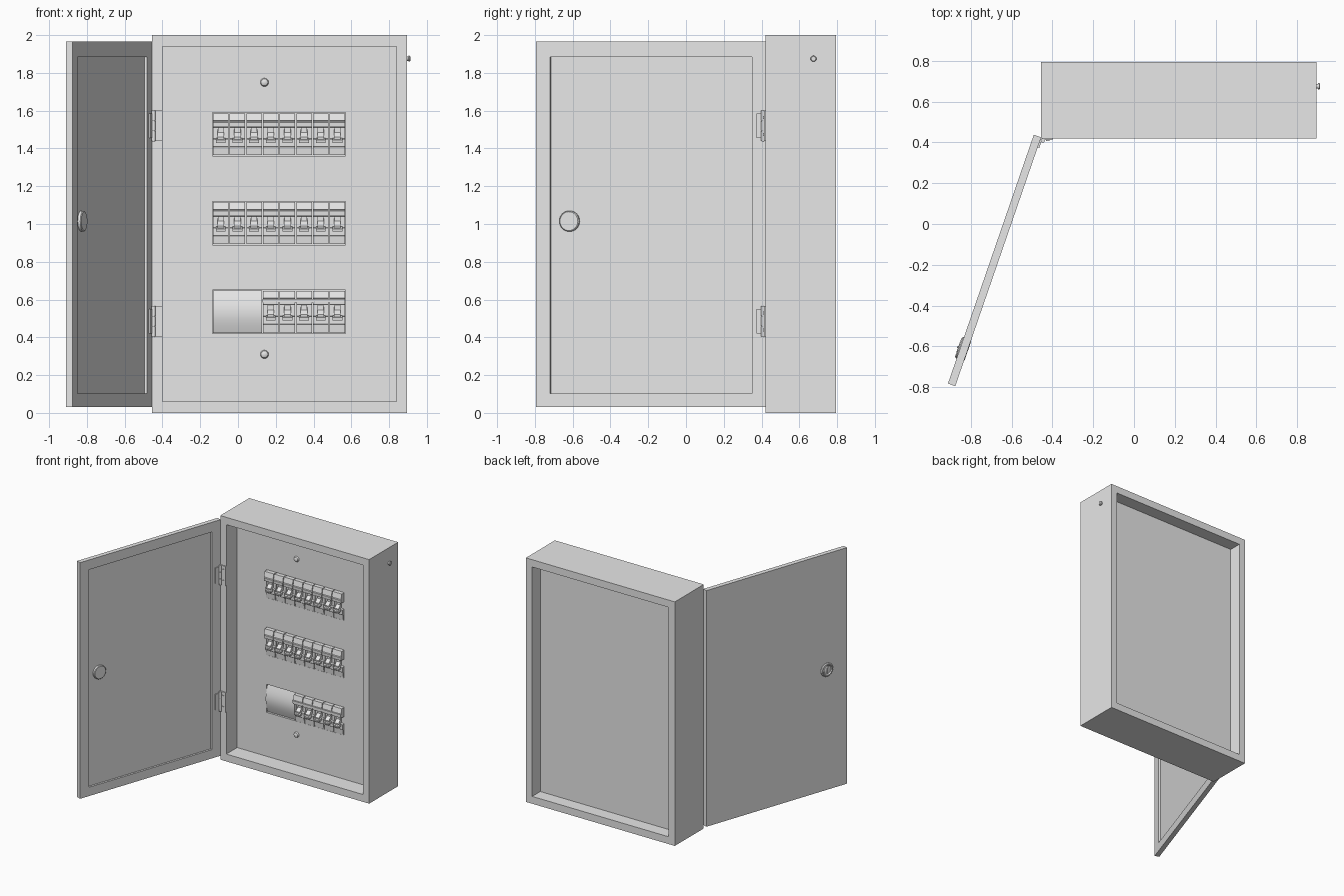
import bpy, bmesh, math
from mathutils import Matrix, Vector

if "Cube" in bpy.data.objects:
    bpy.data.objects.remove(bpy.data.objects["Cube"])

GREY = bpy.data.materials.new("light_grey")
GREY.diffuse_color = (0.8, 0.8, 0.8, 1)
GREY.use_nodes = True
GREY.node_tree.nodes["Principled BSDF"].inputs["Base Color"].default_value = GREY.diffuse_color
I = Matrix.Identity(4)


def finish(name, bm, mat=I):
    bmesh.ops.recalc_face_normals(bm, faces=bm.faces)
    bm.transform(mat)
    me = bpy.data.meshes.new(name)
    bm.to_mesh(me)
    bm.free()
    me.materials.append(GREY)
    for p in me.polygons:
        p.use_smooth = True
    me.set_sharp_from_angle(angle=math.radians(30))
    ob = bpy.data.objects.new(name, me)
    bpy.context.collection.objects.link(ob)
    return ob


def plate(name, xs, zs, holes, y, thick, mat=I):
    """Upright plate on a grid of x and z lines, leaving out the hole cells."""
    bm = bmesh.new()
    g = [[bm.verts.new((x, y, z)) for z in zs] for x in xs]
    for i in range(len(xs) - 1):
        for j in range(len(zs) - 1):
            if (i, j) not in holes:
                bm.faces.new((g[i][j], g[i + 1][j], g[i + 1][j + 1], g[i][j + 1]))
    for v in [v for v in bm.verts if not v.link_faces]:
        bm.verts.remove(v)
    r = bmesh.ops.extrude_face_region(bm, geom=bm.faces[:], use_keep_orig=True)
    vs = [e for e in r["geom"] if isinstance(e, bmesh.types.BMVert)]
    bmesh.ops.translate(bm, verts=vs, vec=(0, thick, 0))
    return finish(name, bm, mat)


def add_box(bm, x0, x1, y0, y1, z0, z1):
    m = Matrix.Translation(((x0 + x1) / 2, (y0 + y1) / 2, (z0 + z1) / 2))
    bmesh.ops.create_cube(bm, size=1, matrix=m @ Matrix.Diagonal((x1 - x0, y1 - y0, z1 - z0, 1)))


def add_prism(bm, pts, x0, x1):
    """Profile of (y, z) points extruded along x."""
    a = [bm.verts.new((x0, y, z)) for y, z in pts]
    b = [bm.verts.new((x1, y, z)) for y, z in pts]
    bm.faces.new(a)
    bm.faces.new(b[::-1])
    for i in range(len(pts)):
        j = (i + 1) % len(pts)
        bm.faces.new((a[i], a[j], b[j], b[i]))


def lathe(name, profile, centre, axis, mat=I, steps=32):
    """Round part: (radius, height) profile turned about an axis."""
    bm = bmesh.new()
    rings = []
    for r, h in profile:
        rings.append([bm.verts.new((r * math.cos(t), r * math.sin(t), h))
                      for t in (2 * math.pi * k / steps for k in range(steps))])
    for a, b in zip(rings, rings[1:]):
        for k in range(steps):
            n = (k + 1) % steps
            bm.faces.new((a[k], a[n], b[n], b[k]))
    bm.faces.new(rings[0][::-1])
    bm.faces.new(rings[-1])
    rot = Vector(axis).to_track_quat('Z', 'Y').to_matrix().to_4x4()
    return finish(name, bm, mat @ Matrix.Translation(centre) @ rot)


# Cabinet: four walls, recessed front panel with breaker windows, back board
L, R, F, B = -0.455, 0.895, 0.42, 0.795
IL, IR, IB, IT = -0.40, 0.838, 0.06, 1.94
PY = 0.56
plate("cabinet_walls", [L, IL, IR, R], [0, IB, IT, 2], {(1, 1)}, F, B - F)
ROWS = [0.42, 0.89, 1.36]
RH, RX0, RX1 = 0.23, -0.135, 0.57
zs = [IB] + [z for r in ROWS for z in (r, r + RH)] + [IT]
plate("front_panel", [IL, RX0, RX1, IR], zs, {(1, 1), (1, 3), (1, 5)}, PY, 0.02)
plate("back_board", [IL, IR], [IB, IT], set(), 0.67, 0.02)

# Circuit breakers
W = (RX1 - RX0) / 8


def breaker(name, x, z):
    bm = bmesh.new()
    x0, x1, xc = x + 0.003, x + W - 0.003, x + W / 2
    prof = [(-0.05, 0.004), (0.006, 0.004), (0.010, 0.045), (0.014, 0.05), (0.014, 0.09),
            (-0.006, 0.092), (-0.006, 0.15), (0.036, 0.153), (0.038, 0.178),
            (0.030, 0.181), (0.030, 0.185), (0.036, 0.187), (0.026, 0.226), (-0.05, 0.226)]
    add_prism(bm, [(PY - p, z + h) for p, h in prof], x0, x1)
    # toggle: stem and paddle
    stem = [(-0.006, 0.10), (0.034, 0.085), (0.036, 0.10), (-0.006, 0.14)]
    add_prism(bm, [(PY - p, z + h) for p, h in stem], xc - 0.018, xc + 0.018)
    pad = [(0.012, 0.076), (0.042, 0.070), (0.044, 0.084), (0.016, 0.096)]
    add_prism(bm, [(PY - p, z + h) for p, h in pad], xc - 0.026, xc + 0.026)
    # raised label plate above the toggle
    add_box(bm, xc - 0.016, xc + 0.016, PY - 0.010, PY, z + 0.115, z + 0.15)
    finish(name, bm)


for r, z in enumerate(ROWS):
    for i in range(3 if r == 0 else 0, 8):
        breaker(f"breaker_{r + 1}_{i + 1}", RX0 + i * W, z)

# Bulged blank cover and link bar in the bottom row
bm = bmesh.new()
arc = [(PY + 0.012 - 0.025 * math.sin(math.pi * k / 12), ROWS[0] + 0.003 + 0.224 * k / 12)
       for k in range(13)]
add_prism(bm, [(PY + 0.03, ROWS[0] + 0.003)] + arc + [(PY + 0.03, ROWS[0] + 0.227)],
          RX0 + 0.003, RX0 + 3 * W - 0.002)
finish("blank_cover", bm)
bm = bmesh.new()
add_box(bm, RX0 + 3 * W, RX1 - 0.003, PY - 0.042, PY - 0.03, 0.585, 0.603)
finish("link_bar", bm)

# Panel screws and side button
dome = [(0.022, -0.005), (0.022, 0.006), (0.018, 0.013), (0.010, 0.017), (0.003, 0.018)]
for n, z in (("lower", 0.31), ("upper", 1.75)):
    lathe(n + "_panel_screw", dome, (0.14, PY, z), (0, -1, 0))
lathe("side_button", [(0.011, -0.01), (0.011, 0.006), (0.016, 0.007), (0.016, 0.014), (0.012, 0.017)],
      (R, 0.675, 1.875), (1, 0, 0), steps=20)

# Open door: local x runs from hinge to free edge, local +y is the inner face
D = Matrix.Translation((-0.455, 0.425, 0)) @ Matrix.Rotation(math.atan2(-1.22, -0.421), 4, 'Z')
DW = 1.29
plate("door_rim", [0, 0.08, 1.21, DW], [0.03, 0.102, 1.885, 1.965], {(1, 1)}, -0.016, 0.016, D)
plate("door_skin", [0, DW], [0.03, 1.965], set(), -0.038, 0.022, D)

# Round lock through the door
lathe("lock_inner_disc", [(0.055, 0), (0.055, 0.016), (0.050, 0.020)],
      (1.105, -0.018, 1.015), (0, 1, 0), D)
lathe("lock_outer_ring", [(0.055, -0.002), (0.055, 0.004), (0.048, 0.010), (0.042, 0.010),
                          (0.036, 0.003), (0.030, 0.003), (0.030, 0.009), (0.026, 0.011)],
      (1.105, -0.038, 1.015), (0, -1, 0), D)
bm = bmesh.new()
add_box(bm, 1.100, 1.110, -0.053, -0.045, 0.995, 1.035)
finish("lock_key_bar", bm, D)

# Hinges: frame leaf, door leaf, knuckles and pin
for n, z in (("lower", 0.405), ("upper", 1.44)):
    bm = bmesh.new()
    add_box(bm, L + 0.004, IL, F - 0.008, F, z, z + 0.16)
    for dz in (0.035, 0.125):
        add_box(bm, L + 0.025, L + 0.041, F - 0.013, F - 0.008, z + dz - 0.008, z + dz + 0.008)
    finish(n + "_hinge_frame_leaf", bm)
    bm = bmesh.new()
    add_box(bm, 0.012, 0.052, 0, 0.008, z + 0.015, z + 0.145)
    finish(n + "_hinge_door_leaf", bm, D)
    for k in range(3):
        a = z + 0.054 * k
        lathe(f"{n}_hinge_knuckle_{k + 1}", [(0.010, 0), (0.010, 0.052)],
              (L + 0.008, F - 0.012, a), (0, 0, 1), steps=16)
    lathe(n + "_hinge_pin", [(0.006, 0), (0.006, 0.164)],
          (L + 0.008, F - 0.012, z - 0.002), (0, 0, 1), steps=12)
